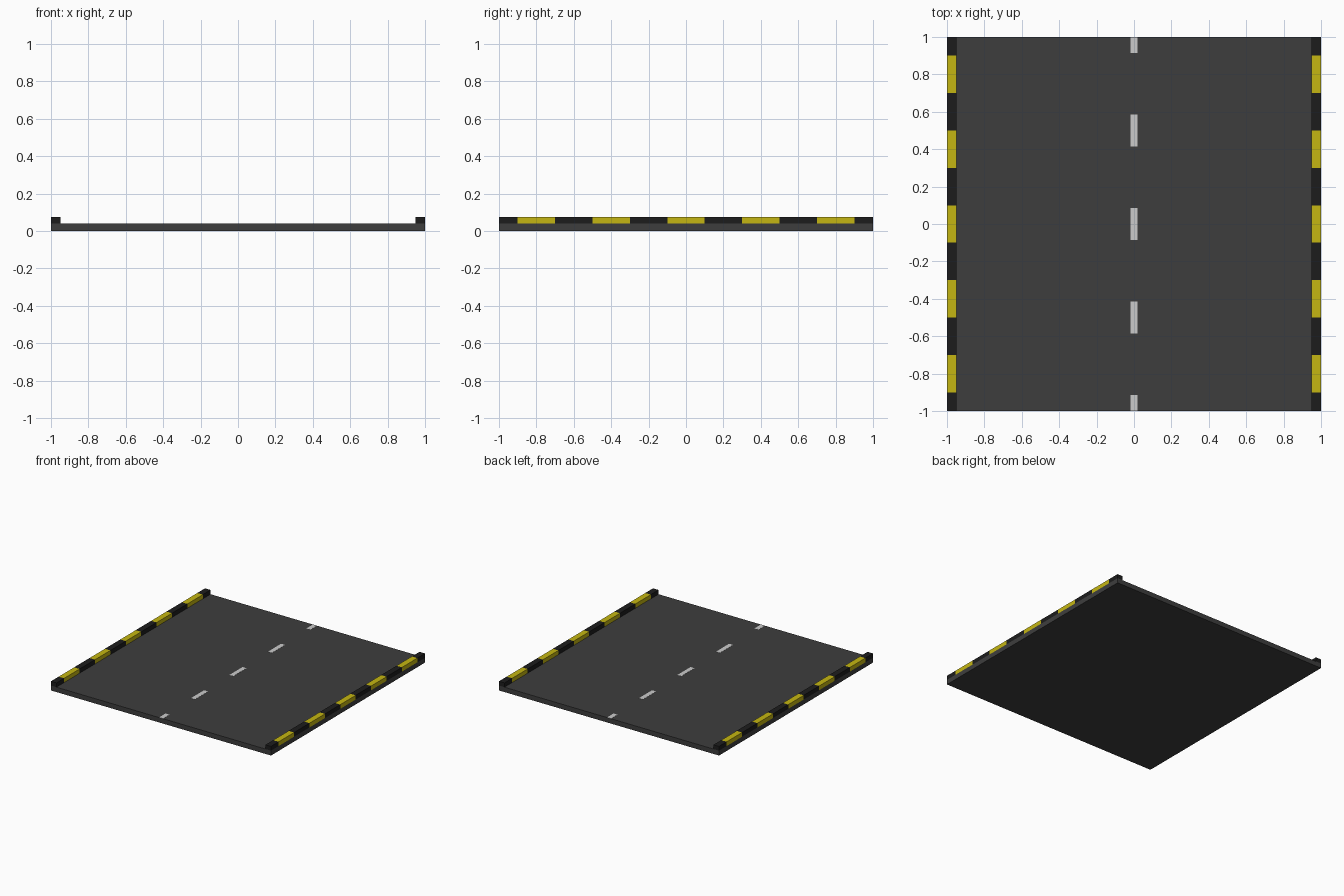
import bpy

if "Cube" in bpy.data.objects:
    bpy.data.objects.remove(bpy.data.objects["Cube"])


def material(name, rgb):
    m = bpy.data.materials.new(name)
    m.diffuse_color = (*rgb, 1)
    m.use_nodes = True
    m.node_tree.nodes["Principled BSDF"].inputs["Base Color"].default_value = m.diffuse_color
    return m


asphalt = material("asphalt", (0.048, 0.048, 0.048))
black = material("black_paint", (0.012, 0.012, 0.012))
yellow = material("yellow_paint", (0.56, 0.47, 0.006))
white = material("white_paint", (0.72, 0.72, 0.72))


def box(name, x, y, z, mat):
    """Box from (min, max) ranges on each axis."""
    centre = [(r[0] + r[1]) / 2 for r in (x, y, z)]
    bpy.ops.mesh.primitive_cube_add(size=1, location=centre)
    ob = bpy.context.object
    ob.name = name
    ob.scale = [r[1] - r[0] for r in (x, y, z)]
    bpy.ops.object.transform_apply(location=False, rotation=False, scale=True)
    ob.data.materials.append(mat)
    return ob


ROAD_TOP, CURB_TOP = 0.04, 0.075

# Road slab
box("road_slab", (-1, 1), (-1, 1), (0, ROAD_TOP), asphalt)

# Striped curbs: alternating blocks, half blocks at both ends
for side, x in (("left", (-1, -0.95)), ("right", (0.95, 1))):
    for i in range(11):
        mid = -1 + 0.2 * i
        y = (max(mid - 0.1, -1), min(mid + 0.1, 1))
        box(f"curb_{side}_{i}", x, y, (ROAD_TOP, CURB_TOP),
            yellow if i % 2 else black)

# Centre line dashes, cut off at the slab ends
for i in range(5):
    mid = -1 + 0.5 * i
    y = (max(mid - 0.085, -1), min(mid + 0.085, 1))
    box(f"lane_dash_{i}", (-0.018, 0.018), y, (ROAD_TOP, ROAD_TOP + 0.001), white)
